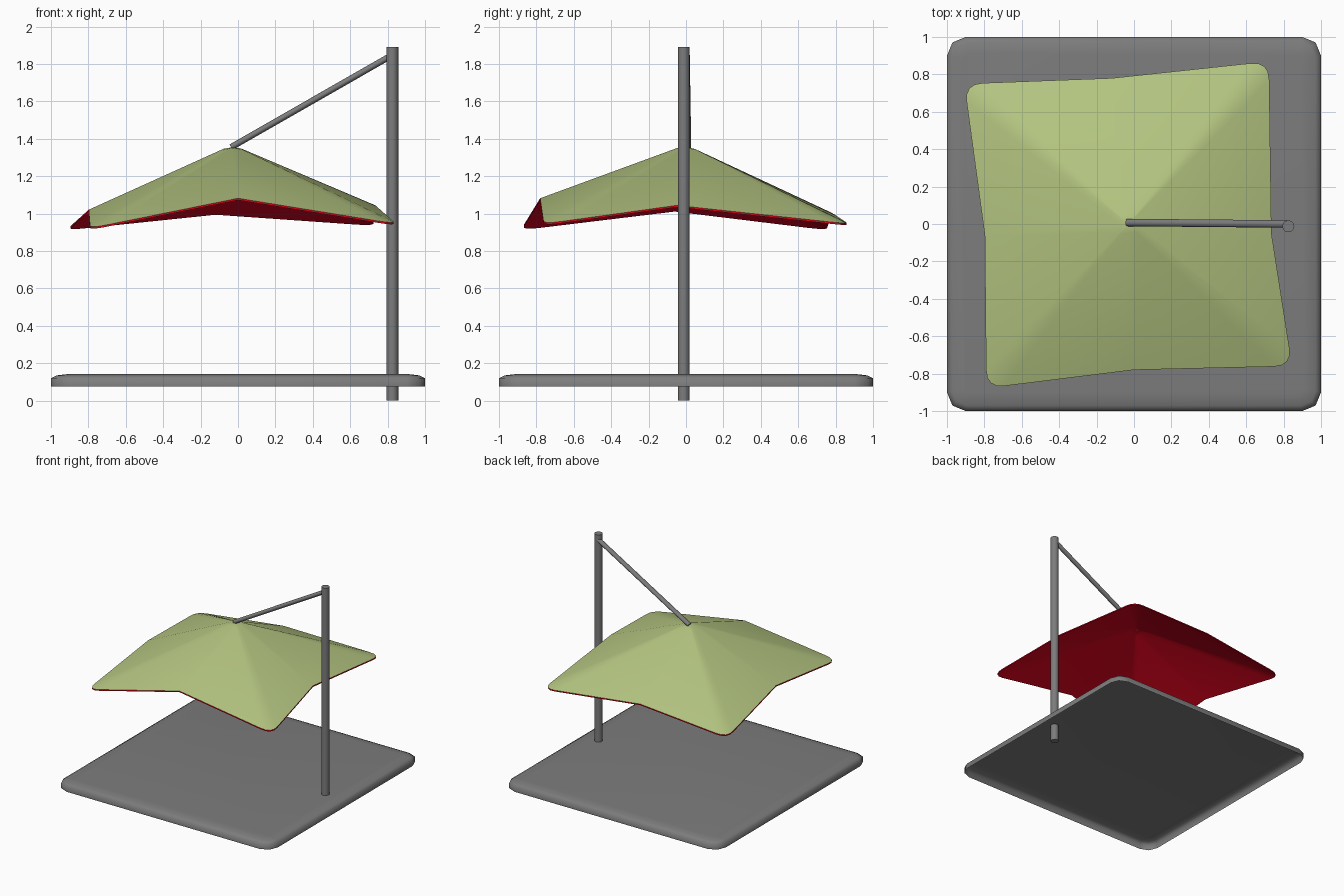
import bpy, bmesh, math
from mathutils import Vector

if "Cube" in bpy.data.objects:
    bpy.data.objects.remove(bpy.data.objects["Cube"])


def material(name, rgb):
    m = bpy.data.materials.new(name)
    m.diffuse_color = (*rgb, 1)
    m.use_nodes = True
    m.node_tree.nodes["Principled BSDF"].inputs["Base Color"].default_value = m.diffuse_color
    return m


GREY = material("grey metal", (0.203, 0.203, 0.203))
GREEN = material("sage green", (0.45, 0.55, 0.215))
RED = material("deep red", (0.72, 0.001, 0.013))


def finish(bm, name, mats, angle=40):
    me = bpy.data.meshes.new(name)
    bm.to_mesh(me)
    bm.free()
    ob = bpy.data.objects.new(name, me)
    bpy.context.collection.objects.link(ob)
    for m in mats:
        me.materials.append(m)
    bpy.ops.object.select_all(action='DESELECT')
    ob.select_set(True)
    bpy.context.view_layer.objects.active = ob
    bpy.ops.object.shade_smooth_by_angle(angle=math.radians(angle))
    return ob


def bridge(bm, a, b, mat=0):
    n = len(a)
    for i in range(n):
        j = (i + 1) % n
        bm.faces.new((a[i], a[j], b[j], b[i])).material_index = mat


def rod(name, start, end, radius, sides, flatten=1):
    a, b = Vector(start), Vector(end)
    bm = bmesh.new()
    bmesh.ops.create_cone(bm, cap_ends=True, segments=sides, radius1=radius,
                          radius2=radius, depth=(b - a).length)
    bmesh.ops.scale(bm, vec=(1, flatten, 1), verts=bm.verts)
    ob = finish(bm, name, [GREY], 50)
    ob.location = (a + b) / 2
    ob.rotation_euler = (b - a).to_track_quat('Z', 'Y').to_euler()


# Base slab: rounded square shell, softened on the top edge, open underneath
bm = bmesh.new()
rings = []
for inset, z in ((0, 0.075), (0, 0.12), (0.03, 0.135), (0.09, 0.142)):
    r = 0.1 - inset * 0.8
    c = 1 - inset - r
    ring = []
    for k in range(4):
        for s in range(3):
            a = math.radians(90 * k + 45 * s)
            q = math.radians(90 * k + 45)
            ring.append(bm.verts.new((c * math.copysign(1, math.cos(q)) + r * math.cos(a),
                                      c * math.copysign(1, math.sin(q)) + r * math.sin(a), z)))
    rings.append(ring)
for lo, hi in zip(rings, rings[1:]):
    bridge(bm, lo, hi)
bm.faces.new(rings[-1])
finish(bm, "base_slab", [GREY], 70)

# Mast and slanted arm
rod("mast", (0.825, -0.012, 0), (0.825, -0.012, 1.89), 0.032, 12)
rod("arm", (-0.037, 0.008, 1.355), (0.825, 0, 1.848), 0.021, 10, 0.8)

# Canopy: corners (rounded) alternating with raised edge midpoints
corners = [(-0.79, -0.878, 0.922), (0.846, -0.76, 0.945),
           (0.722, 0.87, 0.945), (-0.908, 0.75, 0.922)]
mids = [(0, -0.78, 1.082), (0.735, -0.05, 1.044), (-0.12, 0.78, 1.004), (-0.798, -0.06, 1.021)]
apex = Vector((-0.03, 0, 1.368))
outline = []
for k in range(4):
    c, prev, nxt = Vector(corners[k]), Vector(mids[k - 1]), Vector(mids[k])
    p = c + (prev - c).normalized() * 0.1
    q = c + (nxt - c).normalized() * 0.1
    for s in range(5):
        t = s / 4
        outline.append(p * (1 - t) ** 2 + c * 2 * t * (1 - t) + q * t * t)
    outline.append(nxt)

bm = bmesh.new()
layers = []
for drop in (0, 0.01):
    d = Vector((0, 0, -drop))
    mat = 1 if drop else 0
    outer = [bm.verts.new(v + d) for v in outline]
    inner = [bm.verts.new(apex.lerp(v, 0.06) + d) for v in outline]
    tip = bm.verts.new(apex + d - Vector((0, 0, 0.013)))
    bridge(bm, outer, inner, mat)
    for i in range(len(inner)):
        bm.faces.new((inner[i - 1], inner[i], tip)).material_index = mat
    layers.append(outer)
bridge(bm, layers[1], layers[0], 1)  # red hem
bmesh.ops.recalc_face_normals(bm, faces=bm.faces)
finish(bm, "canopy", [GREEN, RED], 60)
